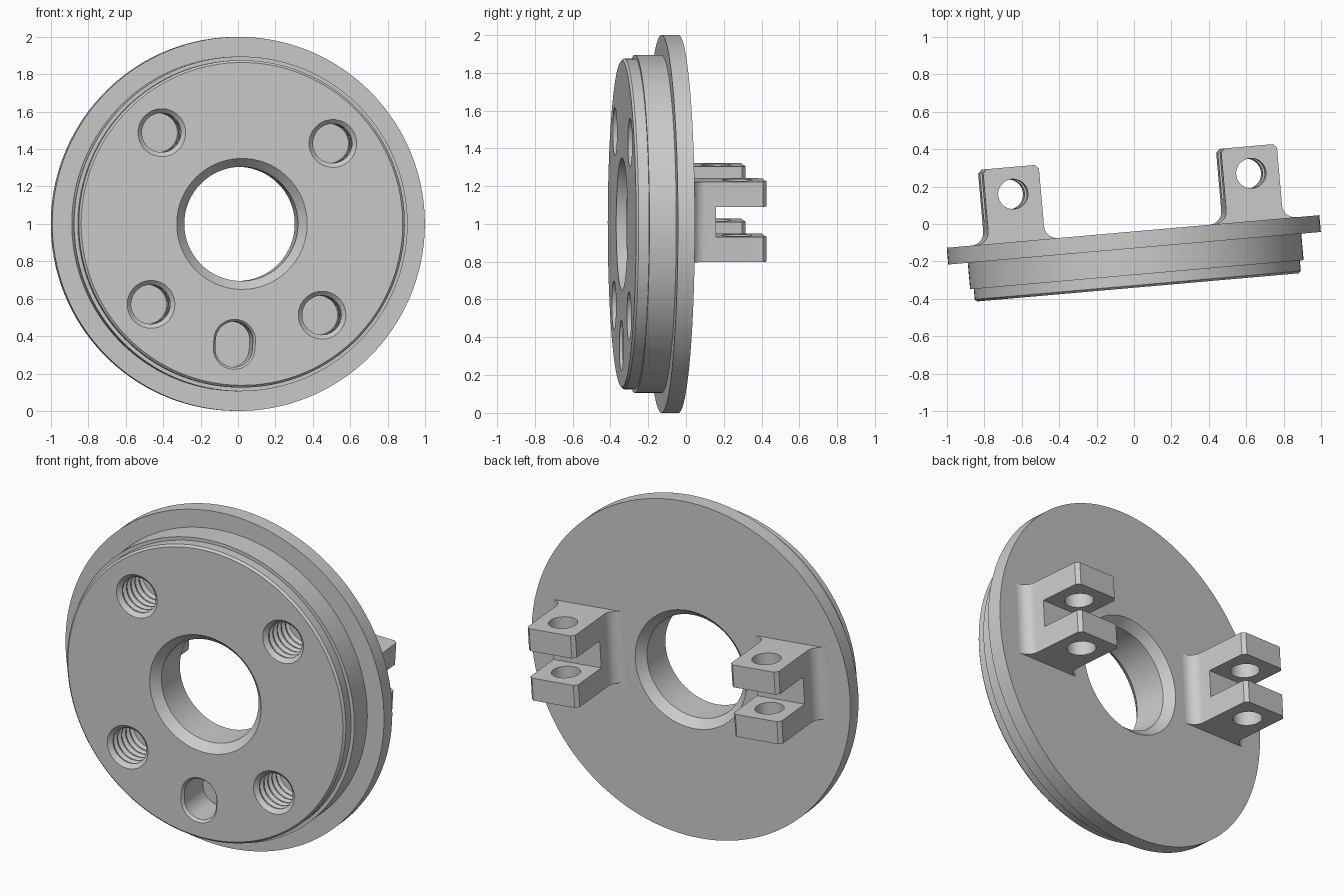
import bpy, bmesh
from math import radians, sin, cos, pi
from mathutils import Matrix, Vector

if "Cube" in bpy.data.objects:
    bpy.data.objects.remove(bpy.data.objects["Cube"], do_unlink=True)

# The whole part is turned slightly about the vertical and about its own axis
PLACE = (Matrix.Translation((-0.005, -0.04, 1))
         @ Matrix.Rotation(radians(5), 4, "Z")
         @ Matrix.Rotation(radians(3.6), 4, "Y"))


def make_object(name, bm, offset=(0, 0, 0)):
    bmesh.ops.remove_doubles(bm, verts=bm.verts, dist=1e-5)
    bmesh.ops.recalc_face_normals(bm, faces=bm.faces)
    mesh = bpy.data.meshes.new(name)
    bm.to_mesh(mesh)
    bm.free()
    obj = bpy.data.objects.new(name, mesh)
    bpy.context.collection.objects.link(obj)
    obj.matrix_world = PLACE @ Matrix.Translation(offset)
    return obj


def lathe(name, profile, steps, closed=False, offset=(0, 0, 0)):
    """Spin (radius, depth) points about the y axis."""
    bm = bmesh.new()
    verts = [bm.verts.new((r, y, 0)) for r, y in profile]
    edges = [bm.edges.new(pair) for pair in zip(verts, verts[1:])]
    if closed:
        edges.append(bm.edges.new((verts[-1], verts[0])))
    bmesh.ops.spin(bm, geom=verts + edges, cent=(0, 0, 0), axis=(0, 1, 0),
                   angle=2 * pi, steps=steps, use_merge=True)
    return make_object(name, bm, offset)


def loft(name, loops, offset=(0, 0, 0)):
    """Skin a stack of matching closed outlines and cap both ends."""
    bm = bmesh.new()
    rings = [[bm.verts.new(p) for p in loop] for loop in loops]
    n = len(rings[0])
    for a, b in zip(rings, rings[1:]):
        for i in range(n):
            j = (i + 1) % n
            bm.faces.new((a[i], a[j], b[j], b[i]))
    bm.faces.new(rings[0])
    bm.faces.new(rings[-1])
    return make_object(name, bm, offset)


def prism(name, outline, half_height, offset=(0, 0, 0)):
    return loft(name, [[(x, y, z) for x, y in outline]
                       for z in (-half_height, half_height)], offset)


def cut(target, cutter):
    mod = target.modifiers.new("cut", "BOOLEAN")
    mod.operation = "DIFFERENCE"
    mod.solver = "EXACT"
    mod.object = cutter
    cutter.hide_render = True
    bpy.context.view_layer.objects.active = target
    bpy.ops.object.modifier_apply(modifier=mod.name)
    bpy.data.objects.remove(cutter, do_unlink=True)


def smooth(obj):
    bpy.ops.object.select_all(action="DESELECT")
    obj.select_set(True)
    bpy.context.view_layer.objects.active = obj
    bpy.ops.object.shade_smooth_by_angle(angle=radians(25))


# Stepped disc with a chamfered centre bore
FRONT = -0.30
disc = lathe("stepped_disc", [
    (0.35, 0), (1, 0), (1, -0.09), (0.895, -0.09), (0.895, -0.232),
    (0.875, -0.232), (0.875, FRONT + 0.012), (0.863, FRONT),
    (0.35, FRONT), (0.305, FRONT + 0.05), (0.305, -0.05)], 128, closed=True)

# Four blind threaded holes
MINOR, MAJOR, PITCH, TURNS = 0.105, 0.122, 0.045, 5
thread = [(0, FRONT - 0.02), (0.128, FRONT - 0.02), (0.128, FRONT), (MINOR, FRONT + 0.022)]
for turn in range(TURNS):
    y = FRONT + 0.022 + turn * PITCH
    thread += [(MINOR, y + 0.2 * PITCH), (MAJOR, y + 0.5 * PITCH),
               (MAJOR, y + 0.7 * PITCH), (MINOR, y + PITCH)]
thread.append((0, thread[-1][1]))
for sx in (-1, 1):
    for sz in (-1, 1):
        cut(disc, lathe("thread_cutter", thread, 40, offset=(sx * 0.46, 0, sz * 0.46)))


# Blind oblong pocket with a chamfered rim
def oblong(radius, y):
    angles = [pi * i / 16 for i in range(17)]
    upper = [(radius * cos(a), y, 0.022 + radius * sin(a)) for a in angles]
    return upper + [(-x, y, -z) for x, y, z in upper]


cut(disc, loft("pocket_cutter", [
    oblong(0.112, FRONT - 0.02), oblong(0.112, FRONT),
    oblong(0.1, FRONT + 0.015), oblong(0.1, -0.08)], (0, 0, -0.645)))
smooth(disc)

# Clevis lugs on the back: flared foot, two arms and a pin hole
HALF, FLARE, TOP, BEVEL = 0.15, 0.07, 0.40, 0.02
side = [(HALF + FLARE, -0.02)]
for i in range(9):
    a = pi / 2 * i / 8
    side.append((HALF + FLARE * (1 - sin(a)), FLARE * (1 - cos(a))))
side += [(HALF, TOP - BEVEL), (HALF - BEVEL, TOP)]
lug_outline = side + [(-x, y) for x, y in reversed(side)]
gap_outline = [(-0.4, 0.131), (0.4, 0.131), (0.4, 0.6), (-0.4, 0.6)]
pin_outline = [(0.08 * cos(2 * pi * i / 48), 0.255 + 0.08 * sin(2 * pi * i / 48))
               for i in range(48)]

for label, sx in (("right", -1), ("left", 1)):
    spot = Vector((sx * 0.64, 0, 0.06))
    lug = prism(label + "_clevis_lug", lug_outline, 0.213, spot)
    cut(lug, prism("gap_cutter", gap_outline, 0.08, spot))
    cut(lug, prism("pin_cutter", pin_outline, 0.4, spot))
    smooth(lug)
